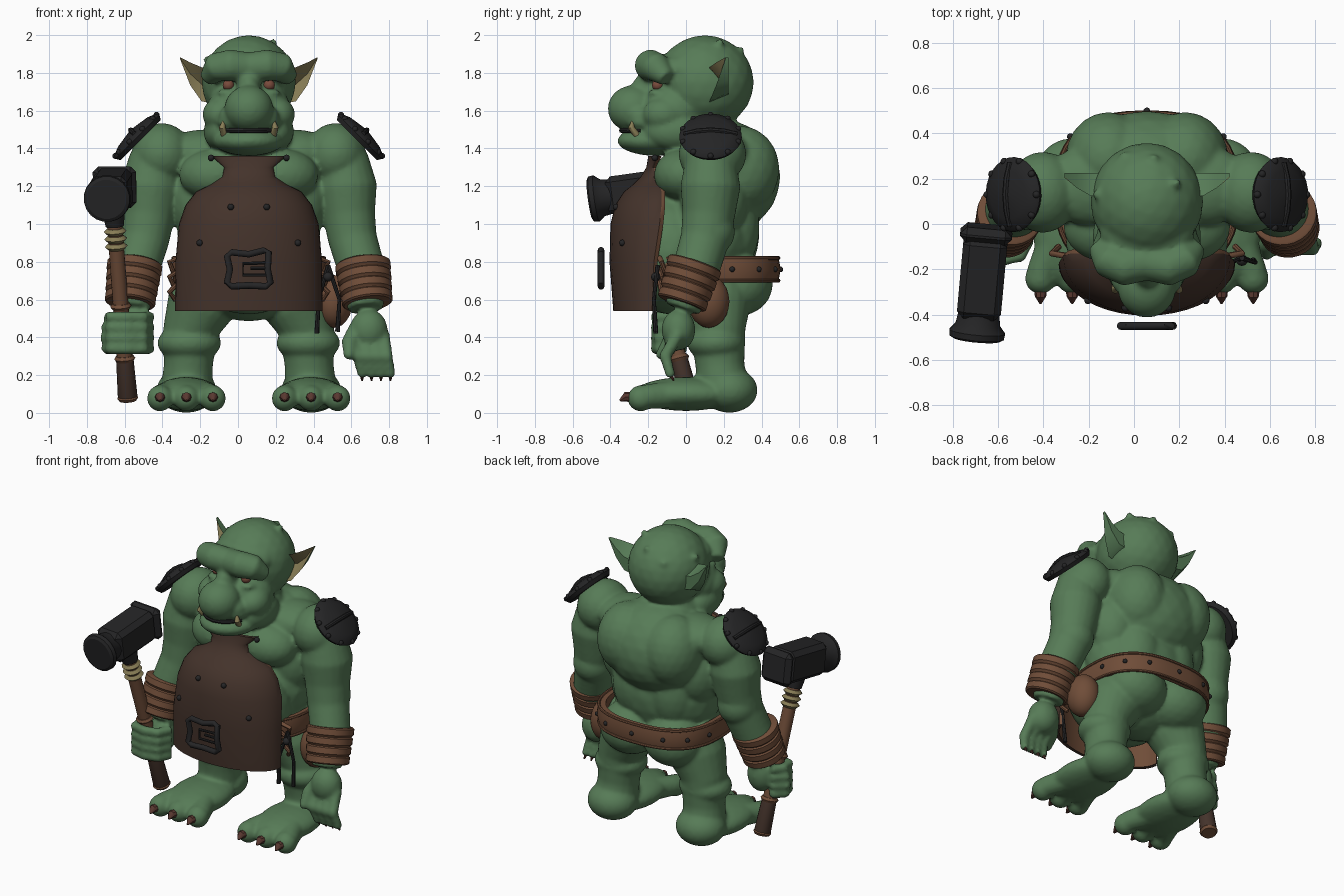
import bpy, bmesh, math
from mathutils import Vector, Matrix

if "Cube" in bpy.data.objects:
    bpy.data.objects.remove(bpy.data.objects["Cube"])

BODY_OFFSET = Vector((.057, 0, 0))


def material(name, *color):
    mat = bpy.data.materials.new(name)
    mat.use_nodes = True
    mat.diffuse_color = (*color, 1)
    mat.node_tree.nodes["Principled BSDF"].inputs["Base Color"].default_value = (*color, 1)
    return mat


green = material("green skin", .095, .2, .095)
hide = material("dark hide", .058, .033, .024)
leather = material("brown leather", .16, .074, .04)
iron = material("black iron", .018, .018, .019)
tan = material("tan bone", .24, .2, .09)
claw = material("claw brown", .1, .04, .03)
eye_red = material("eye red", .19, .07, .045)


def finish(name, bm, *mats, rule=None, angle=40):
    """Turn a bmesh into an object; rule picks the material slot per face."""
    bmesh.ops.recalc_face_normals(bm, faces=bm.faces)
    for face in bm.faces:
        face.smooth = True
        face.normal_update()
        if rule:
            face.material_index = rule(face)
    mesh = bpy.data.meshes.new(name)
    bm.to_mesh(mesh)
    bm.free()
    mesh.set_sharp_from_angle(angle=math.radians(angle))
    for mat in mats:
        mesh.materials.append(mat)
    obj = bpy.data.objects.new(name, mesh)
    obj.location = BODY_OFFSET
    bpy.context.collection.objects.link(obj)
    return obj


def grid(bm, rows, closed=False):
    """Join rings of points with quads, capping the ends unless closed."""
    rings = [[bm.verts.new(p) for p in row] for row in rows]
    for a, b in zip(rings, rings[1:] + rings[:1] if closed else rings[1:]):
        for j in range(len(a)):
            k = (j + 1) % len(a)
            bm.faces.new((a[j], a[k], b[k], b[j]))
    if not closed:
        bm.faces.new(rings[0][::-1])
        bm.faces.new(rings[-1])


def tube(bm, path, radii, sides=14, closed=False):
    """Sweep a circle of varying radius along a path."""
    pts = [Vector(p) for p in path]
    if not isinstance(radii, (list, tuple)):
        radii = [radii] * len(pts)
    side, rows, last = None, [], len(pts) - 1
    for i, p in enumerate(pts):
        before = pts[i - 1] if closed or i else p
        after = pts[(i + 1) % len(pts)] if closed or i < last else p
        t = (after - before).normalized()
        side = side or t.orthogonal()
        side = (side - t * side.dot(t)).normalized()
        up = t.cross(side)
        turns = [math.tau * j / sides for j in range(sides)]
        rows.append([p + (side * math.cos(a) + up * math.sin(a)) * radii[i] for a in turns])
    grid(bm, rows, closed)


def flip(p, s):
    return Vector((p[0] * s, p[1], p[2]))


def limb(bm, path, radii, sides=14):
    for s in (1, -1):
        tube(bm, [flip(p, s) for p in path], radii, sides)


def ball(bm, at, size, detail=3):
    size = size if isinstance(size, tuple) else (size,) * 3
    bmesh.ops.create_icosphere(bm, subdivisions=detail, radius=1,
                               matrix=Matrix.LocRotScale(Vector(at), None, Vector(size)))


def blob(bm, part, at, size):
    """A body mass, doubled on the other side when off centre."""
    for s in ((1, -1) if at[0] else (1,)):
        ball(bm, flip(at, s), size)


# Skin: masses fused into one surface
skin = bmesh.new()
blob(skin, "upper back", at=(0, .2, 1.25), size=(.37, .3, .3))
blob(skin, "shoulder blade", at=(.17, .29, 1.29), size=(.19, .205, .23))
blob(skin, "side muscle", at=(.27, .15, 1.13), size=(.155, .18, .22))
blob(skin, "trapezius", at=(.24, .17, 1.38), size=(.22, .18, .12))
blob(skin, "chest muscle", at=(.17, -.01, 1.26), size=(.2, .16, .14))
blob(skin, "waist", at=(0, .12, .95), size=(.38, .27, .32))
blob(skin, "lower back", at=(.13, .22, .98), size=(.17, .17, .25))
blob(skin, "belly", at=(0, -.08, .85), size=(.36, .28, .33))
blob(skin, "buttock", at=(.16, .27, .68), size=(.2, .19, .17))
blob(skin, "loin", at=(0, .1, .64), size=(.25, .2, .155))
blob(skin, "shoulder", at=(.46, .14, 1.37), size=(.16, .18, .165))
blob(skin, "elbow", at=(.54, .13, .96), size=.13)
blob(skin, "knee", at=(.315, .16, .37), size=(.17, .155, .1))
blob(skin, "heel", at=(.33, .23, .12), size=(.16, .15, .12))
blob(skin, "foot", at=(.33, 0, .1), size=(.18, .28, .09))
limb(skin, [(.5, .13, 1.36), (.52, .13, 1.2), (.53, .12, 1.05), (.55, .1, .92), (.6, .05, .75), (.62, -.02, .55)],
     [.13, .16, .14, .13, .125, .095], 20)
limb(skin, [(.18, .16, .72), (.26, .16, .56), (.31, .17, .43), (.32, .18, .25), (.33, .2, .1)],
     [.19, .18, .145, .13, .14], 20)
# Head masses
blob(skin, "neck", at=(0, .08, 1.45), size=(.2, .2, .18))
blob(skin, "skull", at=(0, .1, 1.75), size=(.25, .26, .25))
blob(skin, "forehead", at=(0, -.03, 1.82), size=(.21, .14, .1))
blob(skin, "face", at=(0, -.06, 1.6), size=(.225, .19, .17))
blob(skin, "cheek", at=(.155, -.12, 1.58), size=(.09, .11, .09))
blob(skin, "eye bag", at=(.11, -.15, 1.695), size=(.06, .05, .022))
blob(skin, "jaw", at=(0, -.155, 1.44), size=(.19, .21, .08))
blob(skin, "jowl", at=(.15, -.06, 1.49), size=(.09, .16, .1))
blob(skin, "upper lip", at=(.07, -.22, 1.54), size=(.1, .1, .05))
blob(skin, "nose", at=(0, -.28, 1.61), size=(.13, .135, .125))
blob(skin, "nose bridge", at=(0, -.19, 1.71), size=(.065, .1, .1))
blob(skin, "nostril", at=(.1, -.24, 1.57), size=(.06, .07, .055))
limb(skin, [(0, -.17, 1.83), (.1, -.19, 1.84), (.17, -.16, 1.83), (.22, -.1, 1.77)], [.08, .085, .08, .045])
for x, y, z in ((.03, .29, 1.92), (-.22, .13, 1.87), (.13, .18, 1.96), (-.1, .3, 1.86)):
    ball(skin, (x, y, z), .022)

# Toes with claws
claws = bmesh.new()
for toe in range(3):
    x = .19 + .14 * toe
    limb(skin, [(.26 + .07 * toe, -.05, .1), (x, -.22, .085)], [.075, .065])
    blob(skin, "toe tip", at=(x, -.24, .077), size=.07)
    limb(claws, [(x, -.28, .08), (x, -.32, .085), (x, -.35, .065)], [.03, .025, .006], 8)

# Open left hand
ball(skin, (.635, -.04, .44), (.1, .09, .11))
for i in range(4):
    x = .56 + .05 * i
    bend, tip = (x + .02, -.11, .3), (x + .04, -.085, .21)
    tube(skin, [(x, -.04, .42), bend, tip], [.036, .033, .027])
    ball(skin, bend, .034)
    ball(skin, tip, .028)
    tube(claws, [tip, (x + .04, -.065, .17)], [.016, .004], 8)
tube(skin, [(.58, -.03, .45), (.53, -.09, .37), (.53, -.13, .31)], [.05, .042, .03])
ball(skin, (.53, -.13, .31), .031)

# Closed right hand
ball(skin, (-.6, -.03, .45), (.09, .08, .12))
for i in range(4):
    z, reach = .34 + .056 * i, .015 * math.sin(i + .5)
    path = [(-.52, -.06, z), (-.56, -.14, z), (-.65, -.16, z), (-.73, -.14, z), (-.745 - reach, -.07, z), (-.7, -.02, z)]
    tube(skin, path, .03)
    for joint in path[1:]:
        ball(skin, joint, .031, 2)

body = finish("body_skin", skin, green, angle=180)
remesh = body.modifiers.new("fuse", 'REMESH')
remesh.mode, remesh.voxel_size, remesh.use_smooth_shade = 'VOXEL', .012, True
soften = body.modifiers.new("soften", 'SMOOTH')
soften.factor, soften.iterations = .5, 8
finish("claws", claws, claw)

# Eyes, mouth and tusks
eyes, mouth, tusks = bmesh.new(), bmesh.new(), bmesh.new()
blob(eyes, "eye", at=(.108, -.15, 1.735), size=.03)
tube(mouth, [(.15 * math.sin(a), -.15 - .192 * math.cos(a), 1.495) for a in (-1.1, -.7, -.35, 0, .35, .7, 1.1)], .013, 8)
limb(tusks, [(.13, -.26, 1.47), (.14, -.29, 1.51), (.13, -.28, 1.56)], [.018, .018, .003], 10)
finish("eyes", eyes, eye_red)
finish("mouth", mouth, iron)
finish("tusks", tusks, tan)

# Ears: pointed and thick behind, with a deep pale hollow in front
for s, name in ((1, "left_ear"), (-1, "right_ear")):
    bm, rows = bmesh.new(), []
    for x, y, z, h in ((.2, .12, 1.73, .09), (.25, .125, 1.74, .09), (.31, .16, 1.795, .06), (.365, .21, 1.88, .003)):
        ring = ((y, z + h), (.225, z + h * .5), (.225, z - h * .5), (y, z - h), (.195 + y / 20, z))
        rows.append([flip((x, a, b), s) for a, b in ring])
    grid(bm, rows)
    finish(name, bm, green, tan, rule=lambda f: int(f.normal.y < -.2))

# Apron: curved shell, flaring to the bib
apron, rows = bmesh.new(), []
for z, half, front, edge in ((.54, .39, -.385, -.18), (.8, .388, -.405, -.17), (1, .37, -.4, -.14),
                             (1.1, .335, -.375, -.13), (1.17, .28, -.33, -.13), (1.21, .2, -.28, -.14),
                             (1.25, .14, -.24, -.16), (1.3, .13, -.21, -.17), (1.36, .2, -.2, -.15)):
    arc = [math.pi * (i / 20 - .5) for i in range(21)]
    outer = [Vector((half * math.sin(a), edge + (front - edge) * math.cos(a), z)) for a in arc]
    rows.append(outer + [Vector((p.x * .95, p.y + .02, z)) for p in reversed(outer)])
grid(apron, rows)
finish("apron", apron, hide, leather, rule=lambda f: int(f.normal.y > .1))

# Rivets and floating buckle
rivets, buckle = bmesh.new(), bmesh.new()
for at in ((.095, -.37, 1.09), (.26, -.337, .9), (.2, -.165, 1.35)):
    blob(rivets, "rivet", at, .017)
corners = [(.105, .09), (.1, 0), (.115, -.07), (.09, -.09), (0, -.085), (-.09, -.09),
           (-.115, -.07), (-.1, 0), (-.115, .07), (-.09, .09), (0, .08), (.08, .1)]
tube(buckle, [(x, -.45, .76 + z) for x, z in corners], .018, 10, closed=True)
tube(buckle, [(.1, -.45, .795), (-.03, -.45, .79), (-.03, -.45, .73), (.1, -.45, .73)], .009, 8)
tube(buckle, [(.1, -.45, .765), (.01, -.45, .765)], .009, 8)
finish("buckle", buckle, iron)

# Belt with stitched rims and studs, squarer towards the hips
belt = bmesh.new()


def around(turn, grow, z):
    x, y = (math.copysign(abs(v) ** .78, v) for v in (math.cos(turn), math.sin(turn)))
    return Vector(((.39 + grow) * x, .13 + (.35 + grow) * y, z))


turns = [math.tau * i / 48 for i in range(48)]
section = ((-.03, .7), (.01, .7), (.022, .76), (.01, .82), (-.03, .82))
grid(belt, [[around(t, g, z) for g, z in section] for t in turns], closed=True)
for z in (.7, .82):
    tube(belt, [around(t, .01, z) for t in turns], .01, 8, closed=True)
for i in range(7):
    ball(rivets, around(math.pi * (i + .5) / 7, .02, .76), .015, 2)
for i in range(3):
    limb(belt, [(.36, -.14, .82 - .06 * i), (.42, -.13, .8 - .08 * i), (.39, -.1, .72 - .06 * i)], .014, 8)
ball(belt, (.45, .12, .59), (.1, .11, .14))
finish("belt_and_pouch", belt, leather)
finish("rivets", rivets, iron)

# Hanging cords
cords = bmesh.new()
for x, z in ((.36, .42), (.47, .43)):
    tube(cords, [(.42, -.15, .78), (x + .01, -.17, .6), (x, -.16, z)], [.012, .01, .013], 8)
ball(cords, (.42, -.16, .72), .025)
finish("cords", cords, iron)

# Banded bracers
bracers = bmesh.new()
top, bottom, path, radii = Vector((.602, .05, .795)), Vector((.63, -.025, .575)), [], []
for band in range(4):
    for step, r in ((.01, .138), (.04, .147), (.2, .147), (.235, .138)):
        path.append(top.lerp(bottom, band * .25 + step))
        radii.append(r - .004 * band)
limb(bracers, path, radii, 28)
finish("bracers", bracers, leather)

# Shoulder plates: domed discs with a knobbed rim and a ridge
plates = bmesh.new()
centre, out = Vector((.59, .13, 1.462)), Vector((1, 0, 1)).normalized()
slope, depth = Vector((1, 0, -1)).normalized(), Vector((0, 1, 0))
limb(plates, [centre + out * d for d in (-.025, 0, .015, .035, .05)], [.15, .166, .158, .11, .01], 28)
limb(plates, [centre + out * (.05 - .03 * k * k) + depth * .14 * k for k in (-1, -.5, 0, .5, 1)], .014, 8)
for i in range(10):
    a = math.tau * i / 10
    blob(plates, "rim knob", centre + (slope * math.cos(a) + depth * math.sin(a)) * .154 + out * .01, .016)
finish("shoulder_plates", plates, iron)

# Hammer shaft, grip and rings
base, neck = Vector((-.64, .02, .07)), Vector((-.715, -.24, 1.06))
shaft, grip, rings = bmesh.new(), bmesh.new(), bmesh.new()


def along(*steps):
    return [base.lerp(neck, t) for t in steps]


tube(shaft, along(.2, 1), [.042, .04], 16)
for t in (.01, .22, .5):
    tube(shaft, along(t - .015, t, t + .015), [.046, .056, .046], 16)
tube(grip, along(0, .02, .22), [.046, .052, .046], 16)
for t in (.82, .86, .9):
    tube(rings, along(t - .017, t, t + .017), [.042, .06, .042], 16)
finish("hammer_shaft", shaft, leather)
finish("hammer_grip", grip, hide)
finish("hammer_rings", rings, tan)

# Hammer head: bevelled block with a squared rear end and a round striking face
head = bmesh.new()
front, back = Vector((-.753, -.51, 1.13)), Vector((-.707, -.01, 1.2))
spin = (back - front).to_track_quat('Y', 'Z')
for middle, size in ((.55, (.195, .36, .21)), (.93, (.23, .07, .22))):
    bmesh.ops.create_cube(head, size=1, matrix=Matrix.LocRotScale(front.lerp(back, middle), spin, Vector(size)))
bmesh.ops.bevel(head, geom=head.edges[:], offset=.03, segments=1, affect='EDGES')
tube(head, [front.lerp(back, t) for t in (0, .02, .07, .13, .25)], [.105, .122, .125, .1, .09], 20)
tube(head, along(.93, 1.03), [.05, .065], 12)
finish("hammer_head", head, iron, angle=30)
